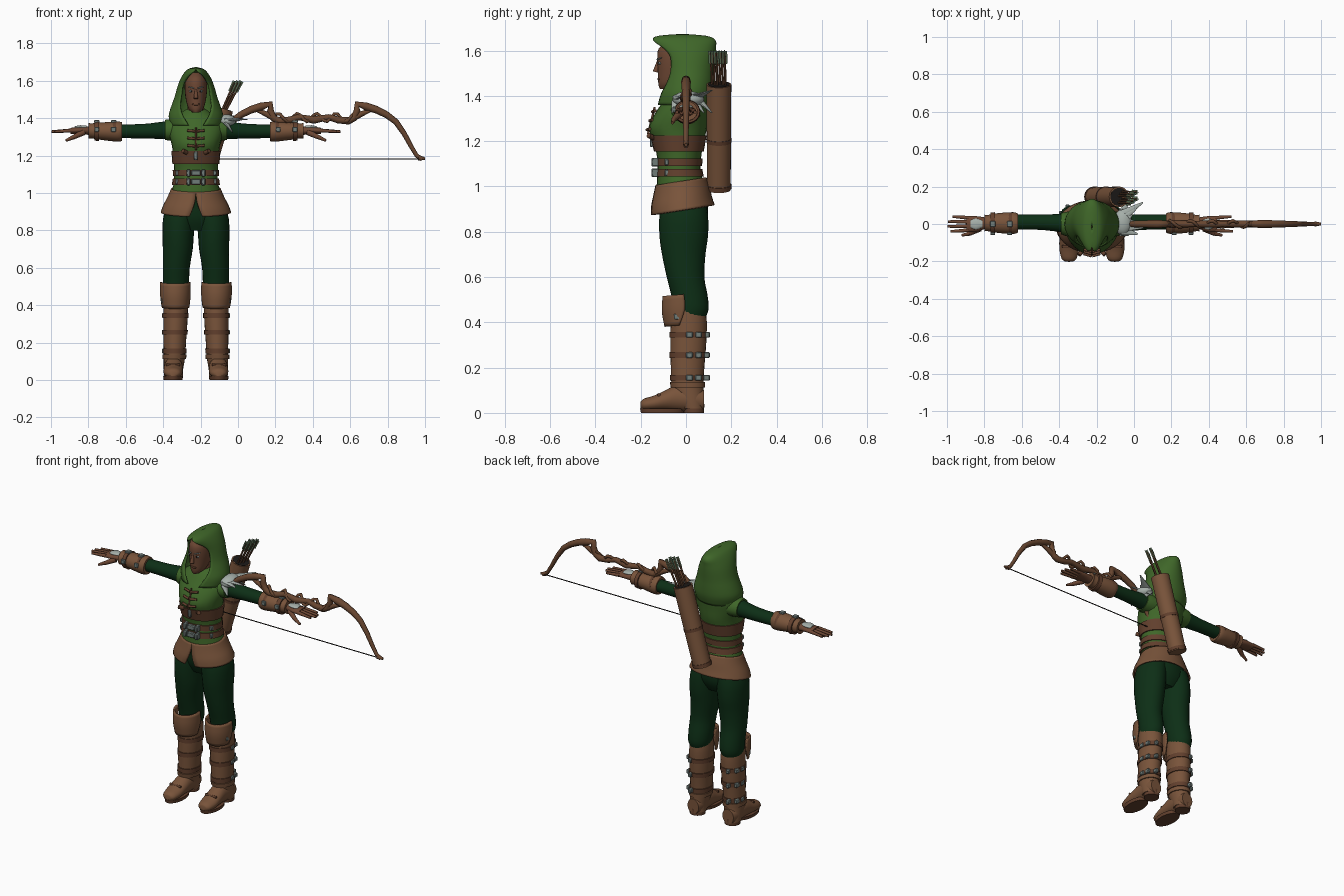
import bpy, bmesh, math
from mathutils import Vector, Matrix

cube = bpy.data.objects.get("Cube")
if cube:
    bpy.data.objects.remove(cube)

CX = -0.225  # body axis


def material(name, *rgb):
    m = bpy.data.materials.new(name)
    m.use_nodes = True
    m.diffuse_color = (*rgb, 1)
    m.node_tree.nodes["Principled BSDF"].inputs["Base Color"].default_value = (*rgb, 1)
    return m


GREEN = material("hood_green", .05, .135, .022)
DARK = material("dark_green_cloth", .004, .028, .008)
LEATHER = material("brown_leather", .19, .088, .043)
STRAP = material("dark_leather", .12, .05, .026)
SKIN = material("skin", .15, .062, .033)
WOOD = material("bow_wood", .14, .062, .03)
PALE = material("pale_grey", .38, .43, .40)
METAL = material("dull_metal", .16, .20, .19)
BLACK = material("near_black", .012, .010, .009)
FLETCH = material("fletching_green", .13, .21, .12)


def finish(bm, name, mat, s=1, thick=0):
    """Mirror by s, shift to the body axis and link the mesh."""
    bmesh.ops.remove_doubles(bm, verts=bm.verts, dist=1e-5)
    for v in bm.verts:
        v.co.x = CX + s * v.co.x
    bmesh.ops.recalc_face_normals(bm, faces=bm.faces)
    me = bpy.data.meshes.new(name)
    bm.to_mesh(me)
    bm.free()
    me.materials.append(mat)
    me.shade_smooth()
    me.set_sharp_from_angle(angle=math.radians(40))
    ob = bpy.data.objects.new(name, me)
    bpy.context.collection.objects.link(ob)
    if thick:
        mod = ob.modifiers.new("thickness", 'SOLIDIFY')
        mod.thickness, mod.offset = thick, 0
    return ob


def spline(rings, k=3):
    """Catmull-Rom through ring tuples."""
    out = []
    for i in range(len(rings) - 1):
        p = [rings[max(0, min(len(rings) - 1, j))] for j in range(i - 1, i + 3)]
        for q in range(k):
            t = q / k
            out.append([.5 * (2*b + (c-a)*t + (2*a-5*b+4*c-d)*t*t + (3*b-a-3*c+d)*t**3)
                        for a, b, c, d in zip(*p)])
    return out + [list(rings[-1])]


def loft(name, rings, mat, axis='Z', s=1, shell=False, front=1, tilt=0, thick=.01, k=3, n=24):
    """Rings (t, u, v, ru, rv[, half opening]) along an axis; shells stay open."""
    bm, rows = bmesh.new(), []
    for r in spline(rings, k):
        t, u, v, ru, rv = r[:5]
        op = max(0, r[5]) if shell else 0
        row = []
        for i in range(n + 1 if shell else n):
            a = op + (2 * math.pi - 2 * op) * i / n
            p, q = u + ru * math.sin(a), v - front * rv * math.cos(a)
            co = {'Z': (p, q, t + tilt * q), 'X': (t, p, q), 'Y': (p, t, q)}[axis]
            row.append(bm.verts.new(co))
        rows.append(row)
    for a, b in zip(rows, rows[1:]):
        for i in range(n):
            j = (i + 1) % len(a)
            bm.faces.new((a[i], a[j], b[j], b[i]))
    if not shell:
        bm.faces.new(rows[0])
        bm.faces.new(rows[-1])
    return finish(bm, name, mat, s, thick if shell else 0)


def band(name, rings, z, h, grow, mat, s=1):
    """Strap hugging a lofted body at height z."""
    rs = spline(rings, 6)
    def at(zz):
        r = min(rs, key=lambda q: abs(q[0] - zz))
        return r[1:3] + [r[3] + grow, r[4] + grow]
    return loft(name, [[z - h] + at(z - h), [z + h] + at(z + h)], mat, s=s, k=1)


def rod(name, a, b, r1, r2, mat, s=1, n=10, flat=1):
    bm = bmesh.new()
    a, b = Vector(a), Vector(b)
    d = b - a
    m = Matrix.Translation((a + b) / 2) @ d.to_track_quat('Z', 'Y').to_matrix().to_4x4() @ Matrix.Diagonal((1, flat, 1, 1))
    bmesh.ops.create_cone(bm, cap_ends=True, segments=n, radius1=r1, radius2=r2, depth=d.length, matrix=m)
    return finish(bm, name, mat, s)


def box(name, c, size, mat, s=1):
    bm = bmesh.new()
    bmesh.ops.create_cube(bm, size=1, matrix=Matrix.Translation(c) @ Matrix.Diagonal((*size, 1)))
    bmesh.ops.bevel(bm, geom=bm.edges[:], offset=min(size) * .2, segments=1, affect='EDGES')
    return finish(bm, name, mat, s)


def ball(name, c, size, mat, s=1):
    bm = bmesh.new()
    bmesh.ops.create_uvsphere(bm, u_segments=16, v_segments=10, radius=1, matrix=Matrix.Translation(c) @ Matrix.Diagonal((*size, 1)))
    return finish(bm, name, mat, s)


def tube(name, pts, r, mat):
    cu = bpy.data.curves.new(name, 'CURVE')
    cu.dimensions, cu.bevel_depth, cu.bevel_resolution = '3D', r, 2
    cu.use_fill_caps = True
    sp = cu.splines.new('POLY')
    sp.points.add(len(pts) - 1)
    for p, (x, y, z, w) in zip(sp.points, pts):
        p.co, p.radius = (x, y, z, 1), w
    cu.materials.append(mat)
    ob = bpy.data.objects.new(name, cu)
    bpy.context.collection.objects.link(ob)


# Torso, belts, chest lacing
torso = [(.98, 0, -.015, .14, .115), (1.05, 0, -.03, .119, .098), (1.12, 0, -.03, .117, .096),
         (1.2, 0, -.033, .122, .112), (1.26, 0, -.035, .13, .128), (1.32, 0, -.02, .145, .118),
         (1.38, 0, .003, .142, .1), (1.42, 0, .01, .09, .08), (1.45, 0, .01, .05, .05)]
loft("tunic", torso, GREEN)
for z, h in ((1.19, .035), (1.107, .017), (1.06, .017)):
    band("belt", torso, z, h, .007, STRAP)
for z in (1.107, 1.06):
    box("belt_plate", (0, -.14, z), (.05, .02, .03), METAL)
    for s in (1, -1):
        box("belt_buckle", (.04, -.135, z), (.02, .035, .038), METAL, s)
        box("side_buckle", (.1, -.085, z), (.02, .02, .028), METAL, s)
for s in (1, -1):
    rod("corset_toggle", (.05, -.145, 1.215), (.07, -.165, 1.225), .012, .012, STRAP, s)
    for z in (1.25, 1.29, 1.33):
        y = -.168 + (z - 1.25) * .3
        rod("lacing_toggle", (.003, y - .004, z), (.045, y + .008, z + .004), .007, .007, STRAP, s)
rod("lacing_cord", (0, -.168, 1.23), (0, -.138, 1.35), .005, .005, STRAP)
box("corset_clasp", (0, -.152, 1.2), (.018, .014, .05), METAL)

# Hips and split skirt
loft("pelvis", [(.80, 0, -.01, .1, .07), (.86, 0, -.008, .15, .1), (.93, 0, -.01, .15, .108), (1.0, 0, -.015, .13, .108)], DARK)
loft("leather_skirt", [(1.025, 0, -.022, .128, .108, 0), (.98, 0, -.02, .147, .12, .03),
     (.935, 0, -.02, .17, .13, .11), (.897, 0, -.015, .184, .137, .19)], LEATHER, shell=True, tilt=.16, n=32)

# Head and face
loft("neck", [(1.36, 0, .0, .05, .05), (1.5, 0, -.015, .042, .045)], SKIN)
loft("head", [(1.43, 0, -.085, .018, .03), (1.452, 0, -.066, .04, .056), (1.5, 0, -.046, .054, .078),
     (1.56, 0, -.04, .06, .087), (1.61, 0, -.04, .054, .08), (1.645, 0, -.035, .025, .04)], SKIN)
rod("nose", (0, -.134, 1.505), (0, -.122, 1.56), .013, .004, SKIN)
ball("lips", (0, -.118, 1.474), (.02, .008, .007), STRAP)
for s in (1, -1):
    ball("eye", (.025, -.116, 1.544), (.013, .006, .006), PALE, s)
    ball("iris", (.025, -.121, 1.544), (.005, .003, .005), BLACK, s)
    rod("brow", (.01, -.126, 1.56), (.042, -.108, 1.568), .004, .002, METAL, s)

# Hood with pointed brim
loft("hood", [(1.36, 0, -.01, .13, .115, .3), (1.41, 0, 0, .141, .12, .5), (1.46, 0, .008, .128, .115, .7),
     (1.51, 0, .012, .11, .111, .8), (1.57, 0, .01, .093, .116, .85), (1.61, 0, 0, .077, .127, .7),
     (1.643, 0, -.012, .056, .138, .35), (1.66, 0, -.016, .035, .105, 0), (1.668, 0, -.015, .002, .01, 0)],
     GREEN, shell=True, n=36)

# Arms, bracers and hands
arm = [(.1, 0, 1.335, .055, .055), (.17, .005, 1.335, .048, .047), (.28, .01, 1.33, .041, .039), (.42, .01, 1.33, .04, .036)]
bracer = [(.395, .005, 1.328, .05, .05), (.42, .005, 1.328, .058, .054), (.5, .005, 1.33, .053, .047),
          (.56, .005, 1.332, .043, .04), (.575, .005, 1.333, .046, .043)]
for s in (1, -1):
    loft("sleeve", arm, DARK, 'X', s)
    loft("shoulder_cap", [(.08, 0, 1.335, .07, .06), (.13, 0, 1.337, .066, .058), (.165, .002, 1.337, .057, .054)], GREEN, 'X', s)
    loft("bracer", bracer, LEATHER, 'X', s)
    for x in (.44, .53):
        loft("bracer_strap", [(x - .012, .005, 1.33, .058, .053), (x + .012, .005, 1.33, .056, .05)], STRAP, 'X', s, k=1)
        box("bracer_buckle", (x, .0, 1.382), (.03, .03, .014), METAL, s)
        box("bracer_buckle", (x, -.052, 1.34), (.026, .014, .026), METAL, s)
    loft("palm", [(.57, .005, 1.333, .03, .023), (.62, .0, 1.335, .042, .02), (.67, .0, 1.332, .042, .016)], SKIN, 'X', s)
    loft("hand_plate", [(.585, 0, 1.35, .018, .01), (.62, 0, 1.352, .03, .01), (.648, 0, 1.348, .02, .008)], PALE, 'X', s)
    for i, length in enumerate((.755, .773, .768, .745)):
        y = -.033 + .022 * i
        rod("finger", (.66, y, 1.334), (length, y * 1.2, 1.328), .011, .007, SKIN, s)
    rod("thumb_base", (.6, -.025, 1.325), (.655, -.052, 1.298), .017, .012, SKIN, s)
    rod("thumb", (.652, -.051, 1.3), (.695, -.06, 1.28), .012, .007, SKIN, s)

# Legs and boots
leg = [(.92, .08, -.01, .08, .1), (.86, .09, -.01, .086, .108), (.78, .095, -.01, .084, .107), (.7, .097, -.01, .08, .096),
       (.6, .105, -.002, .072, .083), (.52, .107, .015, .07, .08), (.46, .109, .022, .067, .078), (.42, .11, .016, .058, .07)]
boot = [(.46, .108, .01, .064, .075), (.4, .108, .012, .066, .08), (.3, .11, .01, .064, .079),
        (.2, .113, .007, .06, .074), (.12, .115, .007, .057, .07), (.06, .12, .02, .052, .06), (.02, .12, .03, .05, .05)]
for s in (1, -1):
    loft("trouser_leg", leg, DARK, s=s)
    loft("boot_shaft", boot, LEATHER, s=s)
    loft("knee_cuff", [(.525, .11, -.015, .076, .083, 1.5), (.46, .11, -.015, .077, .087, 1.45), (.39, .109, -.01, .07, .08, 1.8)],
         LEATHER, s=s, shell=True, front=-1, tilt=.1)
    band("ankle_rim", boot, .125, .012, .007, LEATHER, s)
    loft("foot", [(-.2, .122, .035, .022, .015), (-.185, .122, .037, .04, .026), (-.14, .122, .043, .051, .034),
         (-.09, .121, .055, .051, .045), (-.04, .12, .065, .05, .058), (.03, .12, .06, .05, .056), (.08, .12, .055, .038, .045)], LEATHER, 'Y', s)
    loft("sole", [(0, .122, -.105, .05, .094), (.02, .122, -.105, .053, .098)], STRAP, s=s, k=1)
    loft("heel", [(0, .12, .035, .045, .045), (.04, .12, .035, .046, .046)], STRAP, s=s, k=1)
    rod("toe_seam", (.085, -.12, .08), (.16, -.12, .08), .007, .007, STRAP, s)
    for z in (.345, .255, .155):
        band("boot_strap", boot, z, .013, .005, STRAP, s)
        for x, y in ((.172, .015), (.165, .055), (.13, .09)):
            box("boot_buckle", (x, y, z), (.02, .03, .026), METAL, s)
    box("knee_buckle", (.178, -.04, .425), (.016, .026, .026), METAL, s)

# Layered feather guard on the left shoulder
ball("shoulder_guard", (.165, .01, 1.385), (.05, .07, .035), PALE)
for i in range(6):
    y = -.055 + .027 * i
    rod("guard_feather", (.16, y * .6, 1.395), (.245 + .03 * math.sin(i * 1.5), y * 1.25 + .015, 1.385 + .008 * i), .028, .004, PALE, flat=.4)
    rod("lower_feather", (.16, y * .8, 1.375), (.195, y * 1.3 + .01, 1.325), .022, .004, PALE, flat=.5)

# Quiver on the back with arrows
bottom, top = Vector((.01, .145, .985)), Vector((.145, .145, 1.45))
axis = (top - bottom).normalized()
rod("quiver", bottom, top, .052, .055, LEATHER, n=28)
for t in (.01, .45):
    c = bottom.lerp(top, t)
    rod("quiver_band", c, c + axis * .018, .055, .056, STRAP, n=28)
rod("quiver_mouth", top, top + axis * .002, .048, .048, BLACK, n=28)
for i in range(6):
    a = Vector((.135 + .01 * (i % 3), .115 + .012 * i, 1.43))
    b = a + Vector((.07 + .007 * (i % 3), -.005, .16))
    rod("arrow_shaft", a, b, .006, .006, WOOD, n=6)
    d = b - a
    for flat in (.15, 6):
        rod("arrow_fletching", a + d * .7, b + d * .05, .012 if flat < 1 else .002, .012 if flat < 1 else .002, FLETCH, n=8, flat=flat)

# Bow held along the left arm
half = [(0, 1.39, 1), (.08, 1.405, .8), (.13, 1.39, .9), (.185, 1.385, 1), (.215, 1.40, .9), (.232, 1.44, .9), (.232, 1.475, .9),
        (.28, 1.462, 1.1), (.335, 1.445, 1), (.39, 1.418, .9), (.44, 1.38, .8), (.485, 1.315, .7), (.52, 1.25, .6), (.55, 1.2, .55), (.58, 1.18, .6)]
MID = .405
pts = [(MID - x, 0, z, w) for x, z, w in reversed(half[1:])] + [(MID + x, 0, z, w) for x, z, w in half]
tube("bow_limbs", pts, .02, WOOD)
tube("bow_vine", [(MID + (i - 12) * .018, .018 * math.cos(i), 1.403 + .022 * math.sin(i * 1.1), 1) for i in range(25)], .009, WOOD)
for x in (-.232, .232):
    tube("bow_horn", [(MID + x * .92, 0, 1.40, 1), (MID + x * 1.12, 0, 1.425, .9), (MID + x * 1.35, 0, 1.445, .5)], .016, WOOD)
tube("bow_tip", [(MID + .56, 0, 1.188, 1), (MID + .595, 0, 1.183, .5)], .014, WOOD)
tube("bowstring", [(MID - .575, 0, 1.182, 1), (MID + .575, 0, 1.182, 1)], .003, BLACK)
